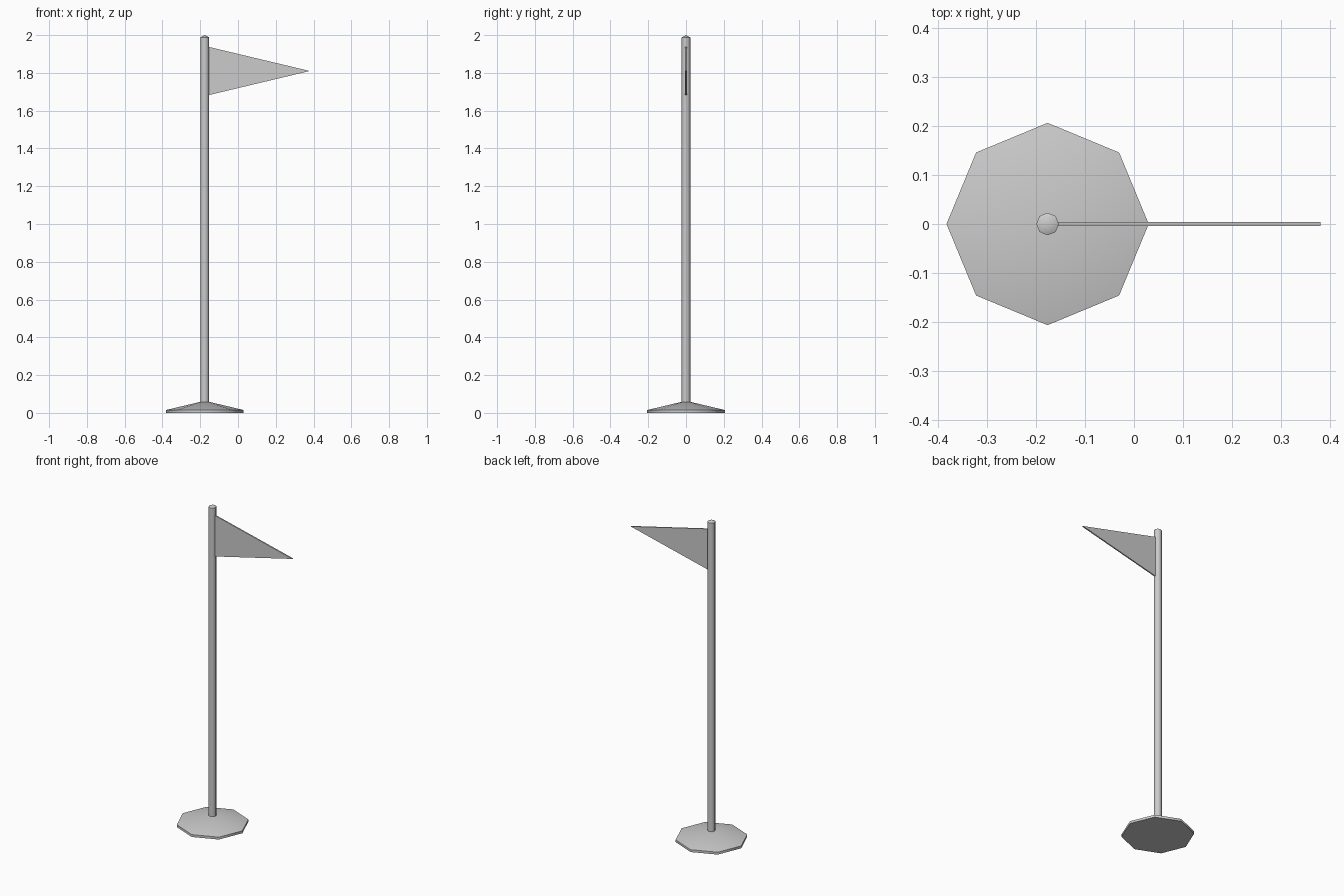
import bpy
import math

if "Cube" in bpy.data.objects:
    bpy.data.objects.remove(bpy.data.objects["Cube"])

POLE_X = -0.176
SIDES = 8


def make_object(name, verts, faces):
    mesh = bpy.data.meshes.new(name)
    mesh.from_pydata(verts, [], faces)
    mesh.update()
    obj = bpy.data.objects.new(name, mesh)
    bpy.context.collection.objects.link(obj)
    return obj


def lathe(name, rings, apex_z):
    """Eight-sided turned part: flat bottom, stacked rings, pointed top."""
    verts = [(POLE_X + r * math.cos(i * math.tau / SIDES),
              r * math.sin(i * math.tau / SIDES), z)
             for r, z in rings for i in range(SIDES)]
    verts.append((POLE_X, 0, apex_z))
    faces = [tuple(reversed(range(SIDES)))]
    for i in range(SIDES):
        j = (i + 1) % SIDES
        for k in range(0, (len(rings) - 1) * SIDES, SIDES):
            faces.append((k + i, k + j, k + SIDES + j, k + SIDES + i))
        top = (len(rings) - 1) * SIDES
        faces.append((top + i, top + j, len(verts) - 1))
    obj = make_object(name, verts, faces)
    bpy.ops.object.select_all(action='DESELECT')
    obj.select_set(True)
    bpy.context.view_layer.objects.active = obj
    bpy.ops.object.shade_smooth_by_angle(angle=math.radians(50))
    return obj


# Low conical foot with a thin rim
lathe("base", [(0.206, 0.0), (0.206, 0.015)], 0.064)

# Upright pole with a slightly pointed cap
lathe("pole", [(0.023, 0.03), (0.023, 1.988)], 2.0)

# Thin triangular pennant
outline = [(-0.165, 1.68), (0.38, 1.81), (-0.165, 1.94)]
flag_verts = [(x, y, z) for y in (-0.004, 0.004) for x, z in outline]
flag_faces = [(0, 1, 2), (5, 4, 3)]
flag_faces += [(i, i + 3, (i + 1) % 3 + 3, (i + 1) % 3) for i in range(3)]
make_object("flag", flag_verts, flag_faces)
